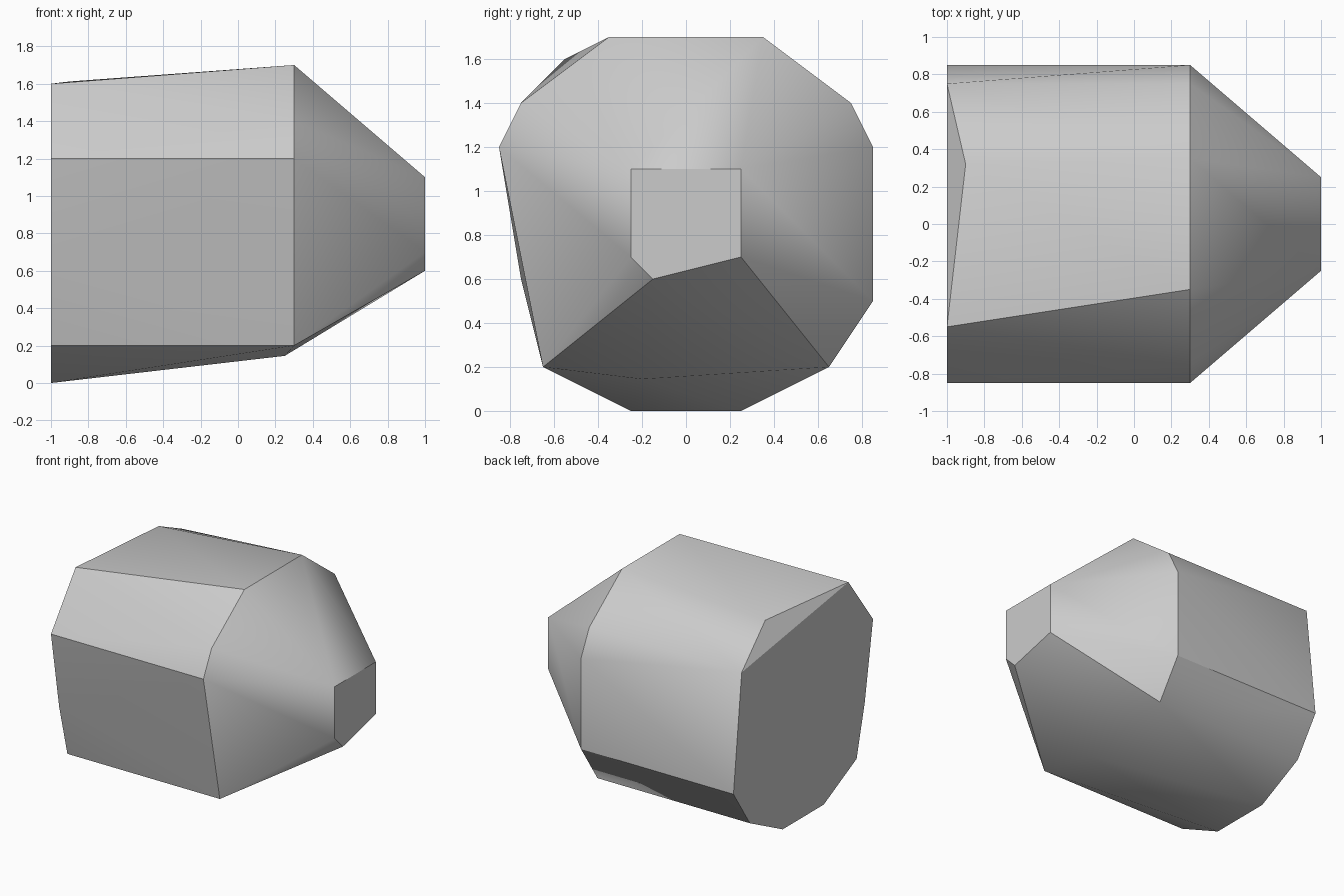
import bpy, bmesh, math

cube = bpy.data.objects.get("Cube")
if cube:
    bpy.data.objects.remove(cube, do_unlink=True)


def make_material(name, colour):
    mat = bpy.data.materials.new(name)
    mat.use_nodes = True
    mat.diffuse_color = colour
    mat.node_tree.nodes["Principled BSDF"].inputs["Base Color"].default_value = colour
    return mat


def section(x, profile):
    """Place a (y, z) profile at a station along the length."""
    return [(x, y, z) for y, z in profile]


def both_sides(profile):
    """Mirror a half profile across y = 0."""
    return profile + [(-y, z) for y, z in profile]


# Blunt rear face
rear = both_sides([(0.25, 0), (0.65, 0.2)])
rear += [(0.85, 0.5), (0.75, 1.4)]
rear += [(-0.75, 0.6), (-0.85, 1.2), (-0.55, 1.6)]

# Widest rim, where the body meets the tapered nose
rim = both_sides([(0.35, 1.7), (0.75, 1.4), (0.85, 1.2), (0.65, 0.2)])
rim += [(0.85, 0.5)]

# Small flat nose tip
tip = both_sides([(0.25, 1.1), (0.25, 0.7)])
tip += [(-0.15, 0.6)]

# Single chipped corners on the roof and belly
chips = [(-0.9, 0.32, 1.612), (0.25, -0.2, 0.145)]

# Wrap the sections in one convex shell
bm = bmesh.new()
for co in section(-1, rear) + section(0.3, rim) + section(1, tip) + chips:
    bm.verts.new(co)
hull = bmesh.ops.convex_hull(bm, input=bm.verts[:])
loose = {g for g in hull["geom_interior"] + hull["geom_unused"]
         if isinstance(g, bmesh.types.BMVert)}
bmesh.ops.delete(bm, geom=list(loose), context="VERTS")

# Merge the flat triangles into clean faces
bmesh.ops.dissolve_limit(bm, angle_limit=math.radians(0.5),
                         verts=bm.verts[:], edges=bm.edges[:])
bmesh.ops.recalc_face_normals(bm, faces=bm.faces[:])

mesh = bpy.data.meshes.new("faceted_hull")
bm.to_mesh(mesh)
bm.free()
mesh.materials.append(make_material("plain_grey", (0.6, 0.6, 0.6, 1)))
body = bpy.data.objects.new("faceted_hull", mesh)
bpy.context.collection.objects.link(body)

# Soft shading over shallow facets, crisp main edges
bpy.ops.object.select_all(action="DESELECT")
body.select_set(True)
bpy.context.view_layer.objects.active = body
bpy.ops.object.shade_smooth_by_angle(angle=math.radians(30))
